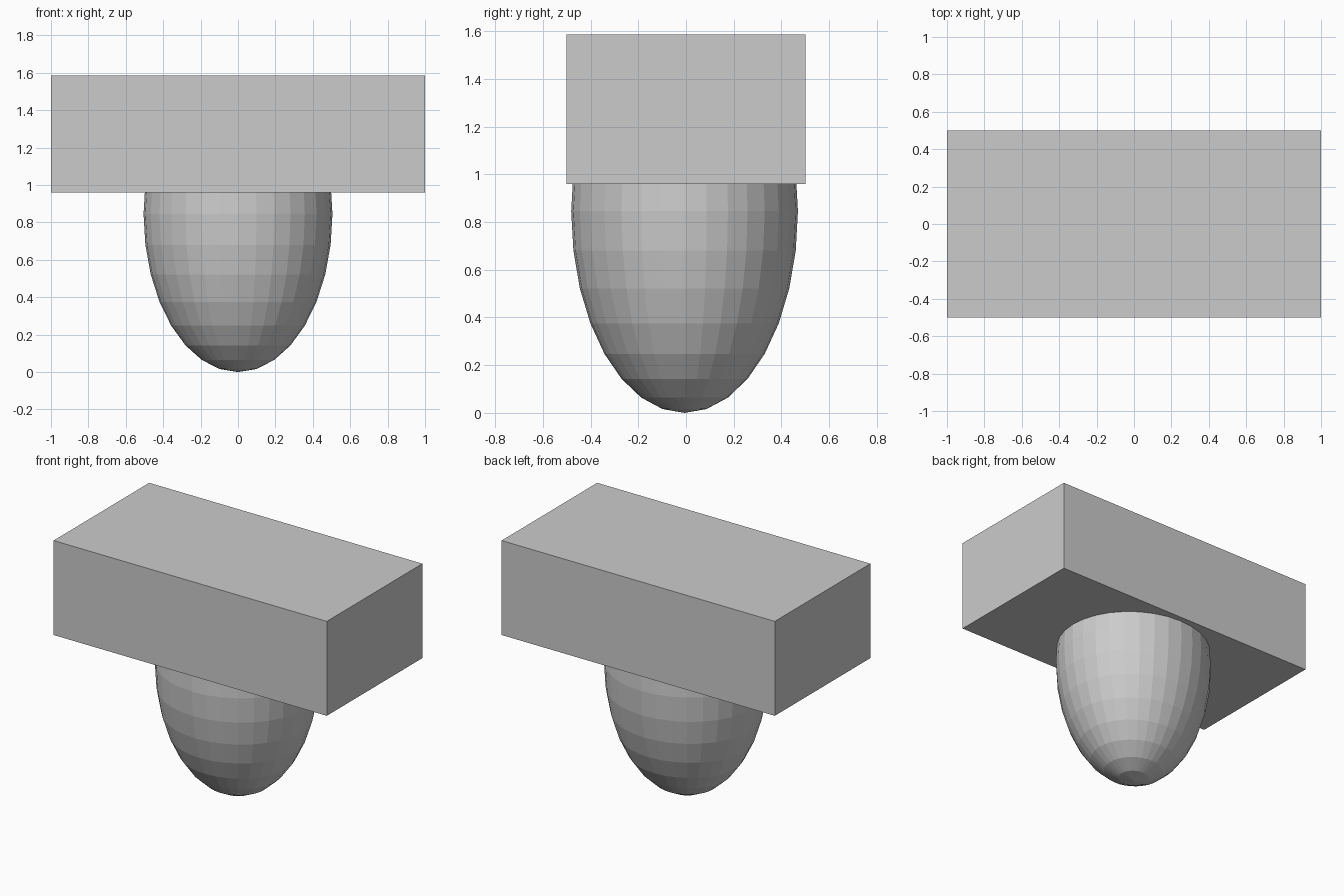
import bpy, bmesh
from mathutils import Matrix

if "Cube" in bpy.data.objects:
    bpy.data.objects.remove(bpy.data.objects["Cube"])

def add_part(name, bm):
    mesh = bpy.data.meshes.new(name)
    bm.to_mesh(mesh)
    bm.free()
    obj = bpy.data.objects.new(name, mesh)
    bpy.context.collection.objects.link(obj)
    return obj

# Rectangular block on top
bottom, top = 0.96, 1.585
bm = bmesh.new()
bmesh.ops.create_cube(bm, size=1, matrix=Matrix.Translation((0, 0, (bottom + top) / 2))
                      @ Matrix.Diagonal((2, 1, top - bottom, 1)))
add_part("top_block", bm)

# Faceted egg-shaped dome, its upper end cut off and capped inside the block
rx, ry, rz = 0.505, 0.475, 0.845
bm = bmesh.new()
bmesh.ops.create_uvsphere(bm, u_segments=32, v_segments=16, radius=1,
                          matrix=Matrix.Translation((0, -0.006, rz))
                          @ Matrix.Diagonal((rx, ry, rz, 1)))
bmesh.ops.delete(bm, geom=[v for v in bm.verts if v.co.z > 1.1], context='VERTS')
bmesh.ops.holes_fill(bm, edges=[e for e in bm.edges if e.is_boundary], sides=0)
bmesh.ops.recalc_face_normals(bm, faces=bm.faces)
add_part("hanging_dome", bm)
